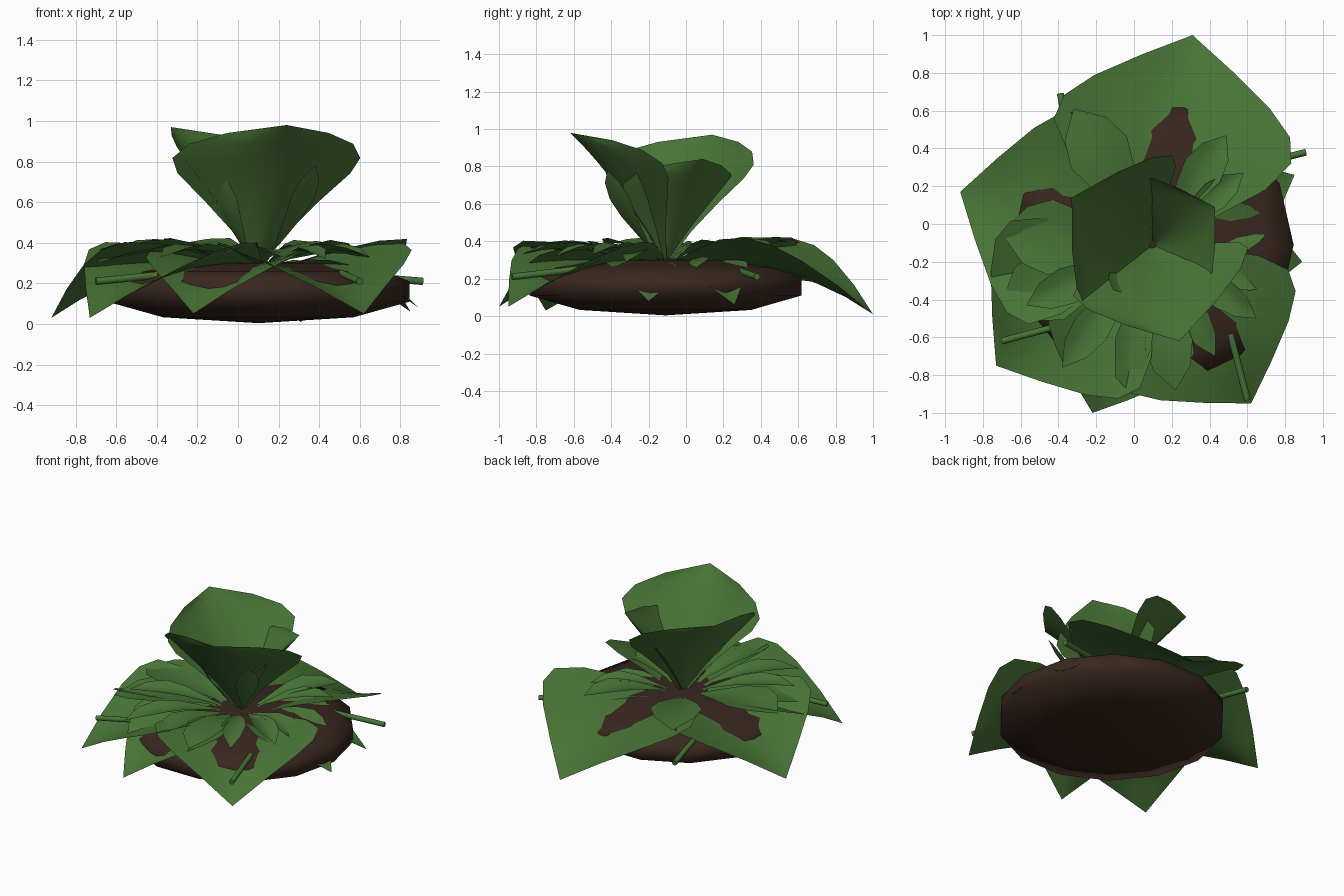
import bpy
import bmesh
from math import cos, sin, pi
from mathutils import Vector

cube = bpy.data.objects.get("Cube")
if cube:
    bpy.data.objects.remove(cube)


def make_material(name, colour):
    mat = bpy.data.materials.new(name)
    mat.use_nodes = True
    mat.diffuse_color = (*colour, 1)
    mat.node_tree.nodes["Principled BSDF"].inputs["Base Color"].default_value = (*colour, 1)
    return mat


GREEN = make_material("leaf green", (0.065, 0.175, 0.037))
BROWN = make_material("soil brown", (0.04, 0.02, 0.0135))
CENTRE = Vector((0.1, -0.11, 0))
UP = Vector((0, 0, 1))


def finish(name, bm, mat, angle):
    mesh = bpy.data.meshes.new(name)
    bm.to_mesh(mesh)
    bm.free()
    mesh.materials.append(mat)
    obj = bpy.data.objects.new(name, mesh)
    bpy.context.collection.objects.link(obj)
    bpy.ops.object.select_all(action="DESELECT")
    obj.select_set(True)
    bpy.context.view_layer.objects.active = obj
    bpy.ops.object.shade_smooth_by_angle(angle=angle)
    return obj


# Soil mound: a lathed profile
def soil(profile, sides=14):
    bm = bmesh.new()
    rings = []
    for r, z in profile:
        rings.append([bm.verts.new(CENTRE + Vector((r * cos(2 * pi * i / sides),
                      r * sin(2 * pi * i / sides), z))) for i in range(sides)])
    for low, high in zip(rings, rings[1:]):
        for i in range(sides):
            j = (i + 1) % sides
            bm.faces.new((low[i], low[j], high[j], high[i]))
    bmesh.ops.remove_doubles(bm, verts=bm.verts, dist=0.001)
    return finish("soil_mound", bm, BROWN, 1.3)


soil([(0, 0.004), (0.47, 0.033), (0.745, 0.11), (0.745, 0.21), (0.62, 0.26),
      (0.36, 0.3), (0, 0.31)])

# Leaf outlines: (distance along leaf, relative half width)
BROAD = [(0, 0.06), (0.17, 0.48), (0.32, 0.83), (0.46, 1), (0.58, 0.95),
         (0.7, 0.74), (0.85, 0.38), (1, 0)]
FLARED = [(0, 0.03), (0.2, 0.3), (0.4, 0.63), (0.58, 0.92), (0.7, 1),
          (0.82, 0.87), (0.92, 0.54), (1, 0)]
SLIM = [(0, 0.04), (0.25, 0.22), (0.5, 0.75), (0.68, 1), (0.85, 0.75), (1, 0)]


def leaf(name, tip, half_width, cup, outline, bend, base_z=0.25, lift=UP, across=6):
    """Cupped leaf swept along an arch; bend is the (radial share, height) of its control."""
    tip = Vector(tip)
    out = (tip - CENTRE) * Vector((1, 1, 0))
    side = out.normalized().cross(UP)
    base = CENTRE + UP * base_z
    control = CENTRE + out * bend[0] + UP * bend[1]
    bm = bmesh.new()
    rows = []
    for t, w in outline:
        mid = base * (1 - t) ** 2 + control * 2 * t * (1 - t) + tip * t * t
        rows.append([bm.verts.new(mid + (side * u * half_width + lift * abs(u) ** 1.5 * cup) * w)
                     for u in (2 * k / across - 1 for k in range(across + 1))])
    for a, b in zip(rows, rows[1:]):
        for k in range(across):
            bm.faces.new((a[k], a[k + 1], b[k + 1], b[k]))
    bmesh.ops.remove_doubles(bm, verts=bm.verts, dist=0.0005)
    return finish(name, bm, GREEN, 1.2)


# Broad outer leaves arching down over the rim, midribs sunk into the soil
for i, (tip, width, cup) in enumerate([
        ((0.31, 1.0, 0.01), 0.64, 0.17), ((-0.92, 0.17, 0.03), 0.58, 0.15),
        ((-0.73, -0.75, 0.03), 0.56, 0.15), ((-0.22, -1.0, 0.05), 0.4, 0.1),
        ((0.62, -0.95, 0.05), 0.54, 0.14), ((0.89, -0.2, 0.08), 0.28, 0.05),
        ((0.85, 0.26, 0.06), 0.25, 0.05)]):
    leaf(f"outer_leaf_{i + 1}", tip, width, cup, BROAD, (0.57, 0.35))

# Slim leaves lying over the outer ones
for i, (tip, width) in enumerate([
        ((-0.32, 0.61, 0.39), 0.17), ((0.49, 0.47, 0.37), 0.11), ((0.58, 0.27, 0.36), 0.08),
        ((0.73, -0.32, 0.29), 0.09), ((0.65, -0.5, 0.33), 0.08), ((0.43, -0.7, 0.32), 0.08),
        ((0.22, -0.88, 0.33), 0.13), ((-0.05, -0.87, 0.35), 0.1), ((-0.38, -0.76, 0.33), 0.1),
        ((-0.57, -0.43, 0.38), 0.1), ((-0.7, -0.05, 0.36), 0.2), ((-0.7, -0.42, 0.3), 0.2)]):
    leaf(f"middle_leaf_{i + 1}", tip, width, 0.03, SLIM, (0.5, 0.43), across=4)

# Upright leaves of the heart, curling inward at their sides
for name, tip, width, cup in [
        ("heart_leaf_front", (0.24, -0.62, 0.98), 0.48, 0.22),
        ("heart_leaf_back", (-0.33, 0.14, 0.97), 0.46, 0.2),
        ("heart_leaf_side", (0.43, 0.09, 0.84), 0.34, 0.15)]:
    inward = ((CENTRE - Vector(tip)) * Vector((1, 1, 0))).normalized()
    leaf(name, tip, width, cup, FLARED, (0.5, 0.76 * tip[2]), base_z=0.28, lift=inward)

# Slim upright leaves in front of the heart
for i, tip in enumerate([(0.38, -0.42, 0.78), (-0.11, -0.35, 0.76)]):
    leaf(f"heart_slim_leaf_{i + 1}", tip, 0.08, 0.02, SLIM, (0.75, 0.5), base_z=0.28, across=4)

# Cut stems poking out between the leaves
for i, (inner, outer) in enumerate([
        ((-0.4, -0.54, 0.24), (-0.7, -0.62, 0.21)), ((0.55, 0.29, 0.24), (0.91, 0.38, 0.21)),
        ((0.51, -0.58, 0.25), (0.6, -0.93, 0.21)), ((-0.34, 0.4, 0.24), (-0.39, 0.69, 0.2))]):
    start, end = Vector(inner), Vector(outer)
    bm = bmesh.new()
    bmesh.ops.create_cone(bm, cap_ends=True, segments=8, radius1=0.018, radius2=0.018,
                          depth=(end - start).length)
    stem = finish(f"stem_{i + 1}", bm, GREEN, 0.9)
    stem.location = (start + end) / 2
    stem.rotation_euler = (end - start).to_track_quat("Z", "Y").to_euler()
